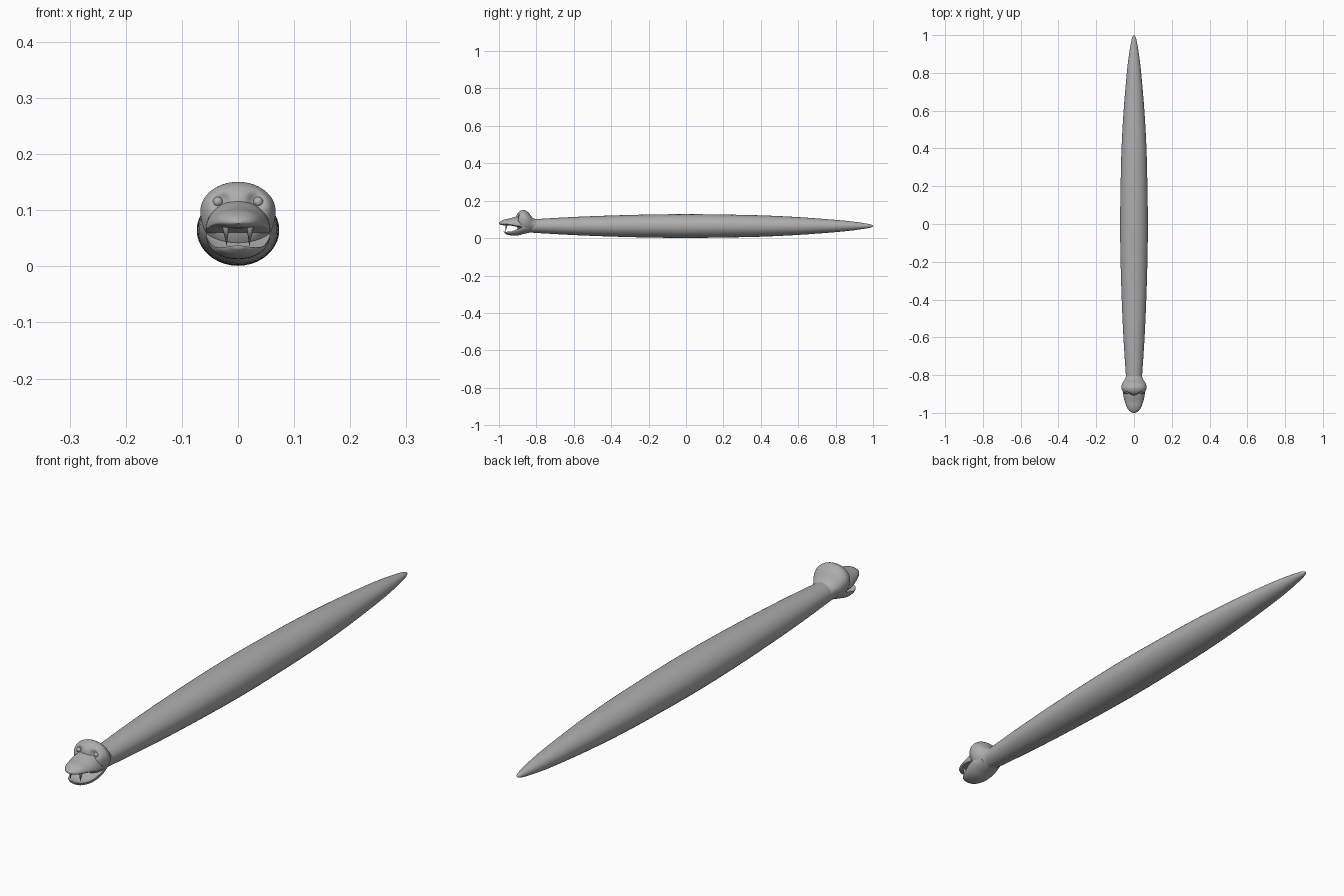
import bpy, bmesh, math
from mathutils import Vector

if "Cube" in bpy.data.objects:
    bpy.data.objects.remove(bpy.data.objects["Cube"])

skin = bpy.data.materials.new("grey_skin")
skin.diffuse_color = (0.42, 0.42, 0.42, 1)
skin.use_nodes = True
skin.node_tree.nodes["Principled BSDF"].inputs["Base Color"].default_value = skin.diffuse_color


def finish(bm, name):
    bmesh.ops.recalc_face_normals(bm, faces=bm.faces)
    me = bpy.data.meshes.new(name)
    bm.to_mesh(me)
    bm.free()
    me.materials.append(skin)
    ob = bpy.data.objects.new(name, me)
    bpy.context.collection.objects.link(ob)
    bpy.ops.object.select_all(action='DESELECT')
    ob.select_set(True)
    bpy.context.view_layer.objects.active = ob
    bpy.ops.object.shade_smooth_by_angle(angle=math.radians(50))
    return ob


def smooth_rings(rings, steps):
    # Catmull-Rom interpolation between ring settings
    out = []
    n = len(rings)
    for i in range(n - 1):
        q = [rings[max(i - 1, 0)], rings[i], rings[i + 1], rings[min(i + 2, n - 1)]]
        for s in range(steps):
            t = s / steps
            out.append([0.5 * (2 * b + (c - a) * t + (2 * a - 5 * b + 4 * c - d) * t * t
                               + (3 * b - a - 3 * c + d) * t ** 3)
                        for a, b, c, d in zip(*q)])
    out.append(list(rings[-1]))
    return out


def loft(name, rings, sides=40, steps=4, warp=None):
    # each ring: y, centre z, half width, rise above centre, drop below centre
    bm = bmesh.new()
    loops = []
    for y, z, w, up, down in smooth_rings(rings, steps):
        loop = []
        for k in range(sides):
            a = 2 * math.pi * k / sides
            s = math.sin(a)
            p = Vector((w * math.cos(a), y, z + s * (up if s > 0 else down)))
            loop.append(bm.verts.new(warp(p) if warp else p))
        loops.append(loop)
    for a, b in zip(loops, loops[1:]):
        for k in range(sides):
            m = (k + 1) % sides
            bm.faces.new((a[k], a[m], b[m], b[k]))
    bm.faces.new(loops[0])
    bm.faces.new(loops[-1])
    return finish(bm, name)


# Long tapering body
profile = [(-0.85, 0.038), (-0.8, 0.043), (-0.6, 0.056), (-0.4, 0.065), (-0.2, 0.071),
           (0, 0.0735), (0.2, 0.071), (0.4, 0.066), (0.6, 0.055), (0.8, 0.038),
           (0.9, 0.026), (0.97, 0.014), (0.993, 0.007), (1.0, 0.001)]
loft("body", [(y, 0.065, w, w * 0.86, w * 0.87) for y, w in profile])


# Bulging skull with two eye hollows in its front
def eye_hollows(p):
    for side in (-1, 1):
        d = (p - Vector((side * 0.031, -0.897, 0.116))).length
        p = p + Vector((-side * 0.004, 0.014, 0)) * math.exp(-(d / 0.014) ** 2)
    return p


loft("skull", [(-0.908, 0.100, 0.012, 0.010, 0.025),
               (-0.904, 0.102, 0.034, 0.024, 0.042),
               (-0.895, 0.102, 0.053, 0.037, 0.060),
               (-0.880, 0.100, 0.063, 0.048, 0.073),
               (-0.863, 0.098, 0.067, 0.052, 0.074),
               (-0.843, 0.092, 0.061, 0.046, 0.064),
               (-0.820, 0.078, 0.047, 0.031, 0.045),
               (-0.795, 0.067, 0.040, 0.030, 0.030)], sides=56, steps=5, warp=eye_hollows)

# Pointed snout (upper jaw)
loft("upper_jaw", [(-1.000, 0.079, 0.006, 0.003, 0.003),
                   (-0.990, 0.079, 0.024, 0.012, 0.008),
                   (-0.970, 0.078, 0.038, 0.022, 0.010),
                   (-0.940, 0.073, 0.049, 0.033, 0.006),
                   (-0.910, 0.067, 0.056, 0.048, 0.005),
                   (-0.880, 0.064, 0.058, 0.055, 0.010)])

# Scooped lower jaw
loft("lower_jaw", [(-0.975, 0.036, 0.012, 0.001, 0.004),
                   (-0.960, 0.034, 0.032, -0.006, 0.014),
                   (-0.930, 0.037, 0.046, -0.010, 0.023),
                   (-0.900, 0.049, 0.055, -0.010, 0.035),
                   (-0.870, 0.058, 0.057, 0.000, 0.036),
                   (-0.835, 0.064, 0.048, 0.010, 0.033)])

# Pair of fangs and small eyes
for side, label in ((-1, "left"), (1, "right")):
    loop = []
    bm = bmesh.new()
    for a in range(12):
        t = a * math.pi / 6
        loop.append(bm.verts.new((side * 0.022 + 0.007 * math.cos(t),
                                  -0.960 + 0.007 * math.sin(t), 0.074)))
    tip = bm.verts.new((side * 0.020, -0.964, 0.036))
    for k in range(12):
        bm.faces.new((loop[k], loop[(k + 1) % 12], tip))
    bm.faces.new(loop)
    finish(bm, label + "_fang")

    bm = bmesh.new()
    bmesh.ops.create_uvsphere(bm, u_segments=16, v_segments=10, radius=0.009)
    bmesh.ops.translate(bm, verts=bm.verts, vec=(side * 0.036, -0.890, 0.115))
    finish(bm, label + "_eye")
